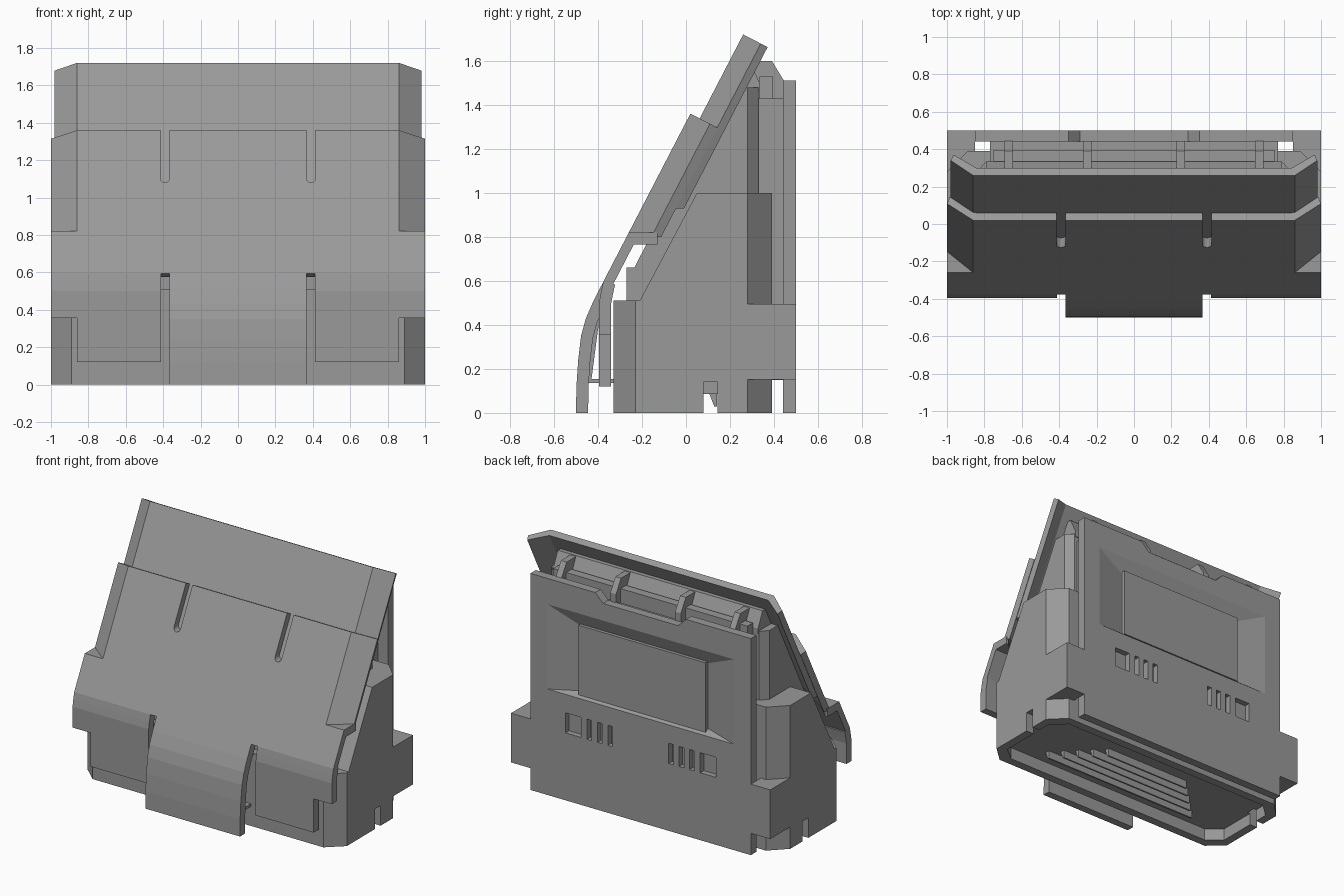
import bpy, bmesh, math
from math import sin, cos

if "Cube" in bpy.data.objects:
    bpy.data.objects.remove(bpy.data.objects["Cube"])

TH = math.atan(1.93)          # slope of the lid
grey = bpy.data.materials.new("dark_grey")
grey.diffuse_color = (.32, .32, .32, 1)
grey.use_nodes = True
grey.node_tree.nodes["Principled BSDF"].inputs["Base Color"].default_value = grey.diffuse_color


def loft(name, ring_a, ring_b):
    bm = bmesh.new()
    a = [bm.verts.new(p) for p in ring_a]
    b = [bm.verts.new(p) for p in ring_b]
    bm.faces.new(a)
    bm.faces.new(b[::-1])
    for i in range(len(a)):
        j = (i + 1) % len(a)
        bm.faces.new((a[i], a[j], b[j], b[i]))
    bmesh.ops.recalc_face_normals(bm, faces=bm.faces[:])
    me = bpy.data.meshes.new(name)
    bm.to_mesh(me)
    bm.free()
    me.materials.append(grey)
    ob = bpy.data.objects.new(name, me)
    bpy.context.collection.objects.link(ob)
    return ob


def prism(name, axis, pts, a, b):
    def ring(t):
        if axis == 'x':
            return [(t, p, q) for p, q in pts]
        if axis == 'y':
            return [(p, t, q) for p, q in pts]
        return [(p, q, t) for p, q in pts]
    return loft(name, ring(a), ring(b))


def box(name, x0, x1, y0, y1, z0, z1):
    return prism(name, 'z', [(x0, y0), (x1, y0), (x1, y1), (x0, y1)], z0, z1)


def boolean(ob, cutter, op='DIFFERENCE'):
    m = ob.modifiers.new(op, 'BOOLEAN')
    m.operation, m.solver, m.object = op, 'EXACT', cutter
    bpy.context.view_layer.objects.active = ob
    bpy.ops.object.modifier_apply(modifier=m.name)
    bpy.data.objects.remove(cutter, do_unlink=True)


def sheet(name, path, t, x0, x1):
    """Bent plate: path in (y, z) is the front face, thickened towards the back."""
    back = []
    for i, (y, z) in enumerate(path):
        p, q = path[max(i - 1, 0)], path[min(i + 1, len(path) - 1)]
        dy, dz = q[0] - p[0], q[1] - p[1]
        n = math.hypot(dy, dz)
        back.append((y - dz / n * t, z + dy / n * t))
    return prism(name, 'x', path + back[::-1], x0, x1)


def mirror_x(pts):
    return pts + [(-x, v) for x, v in reversed(pts)]


def folded_plate(name, half, top, zbot):
    """Sloped plate with folded-back sides; half is (x, depth) from front to tip to back."""
    sec = mirror_x(half)
    high, low = [], []
    for x, d in sec:
        s = (zbot - top[1] + d * cos(TH)) / sin(TH)
        high.append((x, top[0] + d * sin(TH), top[1] - d * cos(TH)))
        low.append((x, top[0] + s * cos(TH) + d * sin(TH), zbot))
    return loft(name, high, low)


# Sloped lid: rear plate and front plate, both with folded side flanges
folded_plate("upper_lid", [(.86, 0), (.98, .09), (.965, .125), (.844, .045)], (.26, 1.72), .93)
lid = folded_plate("lower_lid", [(.86, 0), (1, .10), (.985, .14), (.844, .045)], (.02, 1.36), .80)
for s in (-1, 1):
    arc = [(s * .39 + .025 * cos(a), 1.105 + .025 * sin(a))
           for a in [math.pi + k * math.pi / 6 for k in range(7)]]
    boolean(lid, prism("cutter", 'y', arc + [(s * .39 + .025, 1.5), (s * .39 - .025, 1.5)], -.4, .3))

# Apron below the lid, split into a tongue and two side skirts
edge = .02 - (1.36 - .82) / 1.93
knee = .02 - (1.36 - .595) / 1.93
sheet("apron", [(edge, .82), (knee, .595)], .045, -1, 1)
sheet("tongue", [(knee, .595), (-.42, .51), (-.455, .43), (-.477, .35), (-.49, .24),
                 (-.498, .12), (-.5, 0)], .055, -.365, .365)
bend = [(knee, .595), (-.386, .55), (-.395, .50)]
box("tongue_rib", -.33, .33, -.45, -.32, .135, .155)
prism("tongue_web", 'x', [(-.45, .15), (-.43, .15), (-.40, .38), (-.36, .5), (-.39, .45), (-.44, .3)], -.33, .33)
for s in (-1, 1):
    sheet("skirt_panel", bend + [(-.395, .12)], .055, s * .413, s * .86)
    sheet("skirt_ear", bend + [(-.395, .355)], .055, s * .86, s)
    prism("flange_ledge", 'z', [(s * .85, edge), (s, edge), (s, -.13), (s * .98, -.13)], .765, .82)

# Main body: side profile trimmed by a chamfered plan
body = prism("body", 'x', [(-.33, 0), (.39, 0), (.39, 1), (.05, 1), (-.21, .51), (-.33, .51)], -1, 1)
plan = mirror_x([(.89, -.33), (1, -.23), (1, .28), (.89, .39)])
boolean(body, prism("cutter", 'z', plan, -.5, 2), 'INTERSECT')
# Hollow underside, side notches and louvres
boolean(body, prism("cutter", 'z', mirror_x([(.84, -.27), (.94, -.19), (.94, .24), (.84, .33)]), -.1, .085))
for s in (-1, 1):
    boolean(body, box("cutter", min(s * .92, s * 1.1), max(s * .92, s * 1.1), .08, .143, -.1, .14))
for i in range(5):
    y, w = .14 - i * .07, .34 + i * .07
    prism("louvre", 'x', [(y, .09), (y, .03), (y - .012, .03), (y - .035, .09)], -w, w)

# Inner housing behind the lid
inner = prism("inner_housing", 'x', [(-.27, .45), (-.27, .66), (-.235, .66), (.19, 1.48),
                                     (.33, 1.48), (.33, .45)], -.84, .84)
boolean(inner, prism("cutter", 'z', mirror_x([(.84, -.5), (.84, .28), (.79, .335)]), 0, 2), 'INTERSECT')
prism("lid_backing", 'x', [(.18, 1.46), (.255, 1.605), (.285, 1.605), (.335, 1.5), (.335, 1.46)], -.79, .79)
box("rear_spacer", -.77, .77, .32, .445, .15, 1.43)
box("top_beam", -.75, .75, .335, .395, 1.4, 1.53)
for x in (-.67, -.25, .25, .67):
    prism("top_rib", 'x', [(.19, 1.42), (.25, 1.60), (.39, 1.60), (.445, 1.51), (.445, 1.42)],
          x - .022, x + .022)

# Back panel with notch, sloped recess and vents
panel = prism("back_panel", 'y', [(-.85, 0), (.85, 0), (.85, 1.51), (.35, 1.51), (.29, 1.45),
                                  (-.29, 1.45), (-.35, 1.51), (-.85, 1.51)], .44, .5)


def rect(w, z0, z1, y):
    return [(-w, y, z0), (w, y, z0), (w, y, z1), (-w, y, z1)]


boolean(panel, loft("cutter", rect(.731, .737, 1.335, .502), rect(.50, .77, 1.23, .46)))
for s in (-1, 1):
    for c, w in ((.52, .06), (.395, .018), (.315, .018), (.235, .018)):
        boolean(panel, box("cutter", s * c - w, s * c + w, .46, .6, .47, .61))
    # Square side arms
    prism("side_arm", 'z', [(s * .85, .29), (s, .28), (s, .5), (s * .85, .5)], .152, .495)
box("back_plate", -.49, .49, .455, .487, .755, 1.24)
